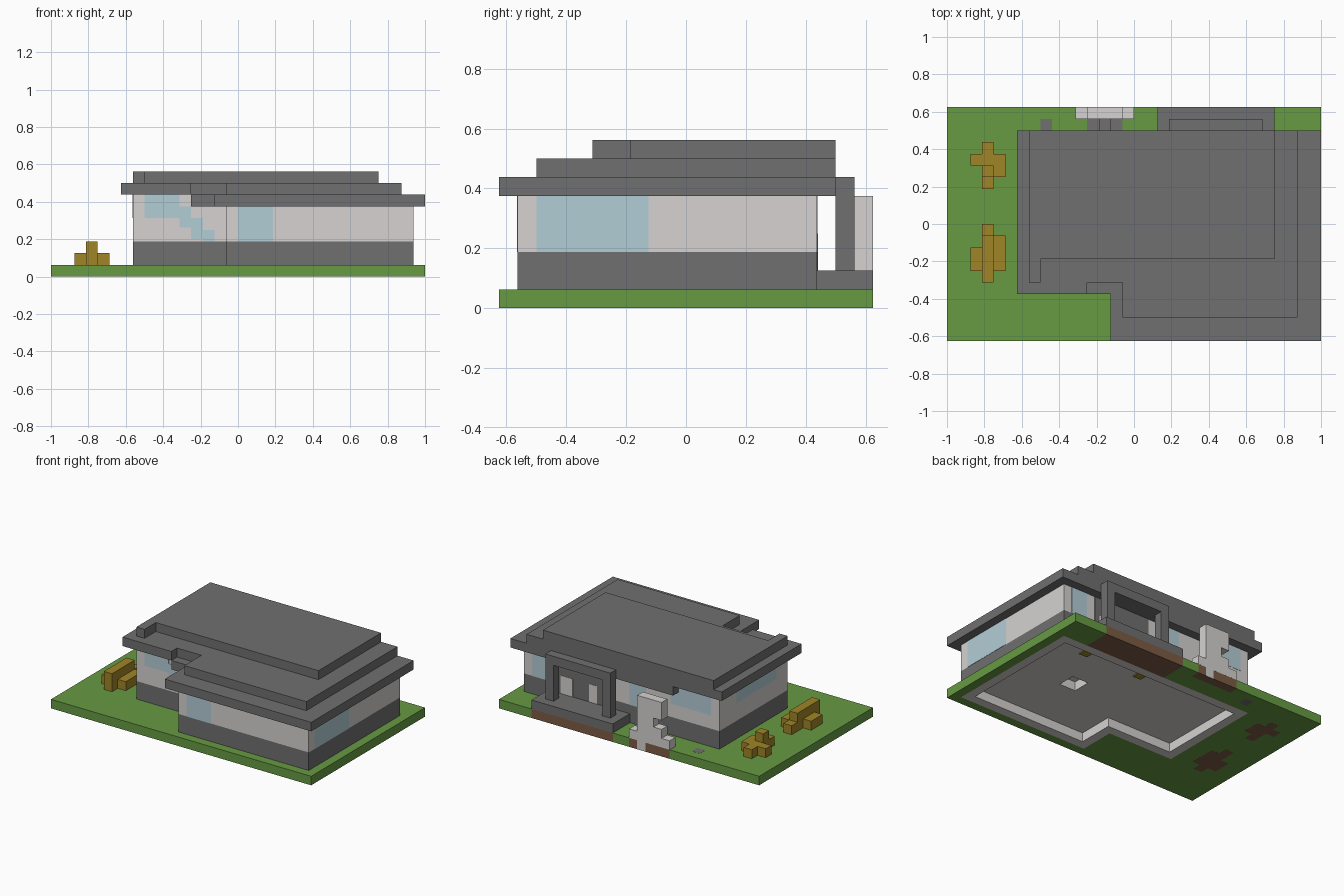
import bpy
import bmesh

U = 0.0625  # one building block

if "Cube" in bpy.data.objects:
    bpy.data.objects.remove(bpy.data.objects["Cube"], do_unlink=True)


def material(name, rgb):
    m = bpy.data.materials.new(name)
    m.use_nodes = True
    m.diffuse_color = (*rgb, 1)
    m.node_tree.nodes["Principled BSDF"].inputs["Base Color"].default_value = (*rgb, 1)
    return m


STONE = material("dark stone", (0.162, 0.162, 0.162))
PLASTER = material("light plaster", (0.67, 0.65, 0.635))
GLASS = material("pale glass", (0.45, 0.61, 0.67))
GRASS = material("grass green", (0.135, 0.325, 0.055))
SHRUB = material("ochre shrub", (0.345, 0.232, 0.02))
DIRT = material("brown dirt", (0.2, 0.105, 0.058))


def prism(name, outline, z0, z1, mat, under=None):
    """Extrude a flat outline (in blocks) from z0 to z1."""
    bm = bmesh.new()
    face = bm.faces.new([bm.verts.new((x * U, y * U, z0 * U)) for x, y in outline])
    out = bmesh.ops.extrude_face_region(bm, geom=[face])
    top = [v for v in out["geom"] if isinstance(v, bmesh.types.BMVert)]
    bmesh.ops.translate(bm, verts=top, vec=(0, 0, (z1 - z0) * U))
    bmesh.ops.recalc_face_normals(bm, faces=bm.faces)
    if under:
        for f in bm.faces:
            f.material_index = int(f.normal.z < -0.5)
    me = bpy.data.meshes.new(name)
    bm.to_mesh(me)
    bm.free()
    me.materials.append(mat)
    if under:
        me.materials.append(under)
    ob = bpy.data.objects.new(name, me)
    bpy.context.collection.objects.link(ob)
    return ob


def rect(x0, x1, y0, y1):
    return [(x0, y0), (x1, y0), (x1, y1), (x0, y1)]


def box(name, x, y, z, mat):
    return prism(name, rect(*x, *y), *z, mat)


def house(d):
    """House footprint, shrunk by d blocks."""
    return [(-9 + d, -5 + d), (-1 + d, -5 + d), (-1 + d, -9 + d),
            (15 - d, -9 + d), (15 - d, 7 - d), (-9 + d, 7 - d)]


def carve(target, outline, z0, z1):
    tool = prism("recess_cutter", outline, z0, z1, PLASTER)
    tool.hide_render = True
    tool.hide_set(True)
    mod = target.modifiers.new("recess", "BOOLEAN")
    mod.operation = "DIFFERENCE"
    mod.solver = "EXACT"
    mod.material_mode = "TRANSFER"
    mod.object = tool


# Lawn, notched around the house, porch and sculpture
prism("lawn", [(-16, -10), (16, -10), (16, 10), (12, 10), (12, 7), (15, 7), (15, -9),
               (-1, -9), (-1, -5), (-9, -5), (-9, 7), (2, 7), (2, 10), (0, 10), (0, 9),
               (-5, 9), (-5, 10), (-16, 10)], 0, 1, GRASS)
box("porch_soil", (2, 12), (7, 10), (0, 1), DIRT)
box("sculpture_soil", (-5, 0), (9, 10), (0, 1), DIRT)

# Foundation: stone outside, plaster underside with a shallow recess
base = prism("foundation", house(0), 0, 3, STONE, PLASTER)
carve(base, house(1), -1, 1)
carve(base, rect(6, 8, -2, 0), 0.5, 2)
for x in (3, 10):
    box("floor_lamp", (x - 0.5, x + 0.5), (4, 5), (0.9, 1.1), SHRUB)

# Upper walls
prism("upper_walls", house(0), 3, 6, PLASTER)
box("wing_wall_top", (-9, -4), (-5, 7), (6, 7), PLASTER)

# Three stepped roof slabs
prism("lower_roof", [(-4, -6), (-2, -6), (-2, -10), (16, -10), (16, 8), (-4, 8)], 6, 7, STONE)
prism("middle_roof", [(-10, -6), (-4, -6), (-4, -5), (-1, -5), (-1, -8), (14, -8),
                      (14, 8), (-10, 8)], 7, 8, STONE)
prism("top_roof", [(-9, -5), (-8, -5), (-8, -3), (12, -3), (12, 8), (-9, 8)], 8, 9, STONE)

# Windows as thin plates: position range along the wall, then heights
T = 0.03
for y, panes in {
    -9: [(0, 3, 3, 6)],
    -5: [(-8, -5, 5, 7), (-5, -4, 4.2, 6), (-4, -3, 3.2, 5), (-3, -2, 3, 4)],
    7: [(-8, -4, 4.5, 7), (-4, -3, 4.5, 6), (0, 2, 3, 6), (12, 14, 3, 6)],
}.items():
    for a, b, z0, z1 in panes:
        box("window", (a, b), (y - T, y + T), (z0, z1), GLASS)
box("right_window", (15 - T, 15 + T), (-8, -2), (3, 6), GLASS)
box("left_window", (-9 - T, -9 + T), (-3, 4), (5, 7), GLASS)

# Porch with portico, stone entrance surround and light door panels
box("porch_floor", (2, 12), (7, 10), (1, 2), STONE)
for x in (3, 10):
    box("porch_post", (x, x + 1), (8, 9), (2, 6), STONE)
box("porch_lintel", (3, 11), (8, 9), (6, 7), STONE)
box("entrance_surround", (4, 11), (7 - T, 7 + T), (2, 6), STONE)
for a, b in [(6, 7), (9, 10.5)]:
    box("door_panel", (a, b), (7, 7 + 2 * T), (2, 4), PLASTER)

# Garden sculpture and paving behind the house
for a, b, z0, z1 in [(-2, -1, 0, 1), (-5, 0, 1, 2), (-4, -1, 2, 3), (-3, -1, 3, 4), (-4, -1, 4, 6)]:
    box("sculpture", (a, b), (9, 10 + 0.005), (z0, z1), PLASTER)
box("paving", (-4, -1), (8, 9), (0.5, 1.05), STONE)
box("paving_step", (-3, -2), (8, 9), (1, 2), STONE)
box("stepping_stone", (-8, -7), (8, 9), (-0.005, 1.01), STONE)

# Shrubs, each with a spine, two side lobes, a raised top and soil beneath
for spine, left, right, crown in [((3, 7), (5, 6), (4, 6), (4, 5)),
                                  ((-5, 0), (-4, -2), (-4, -1), (-5, -1))]:
    lobes = [((-13, -12), spine), ((-14, -13), left), ((-12, -11), right)]
    for x, y in lobes:
        box("shrub", x, y, (1, 2), SHRUB)
        box("shrub_soil", x, y, (-0.005, 0.1), DIRT)
    box("shrub_top", (-13, -12), crown, (2, 3), SHRUB)
